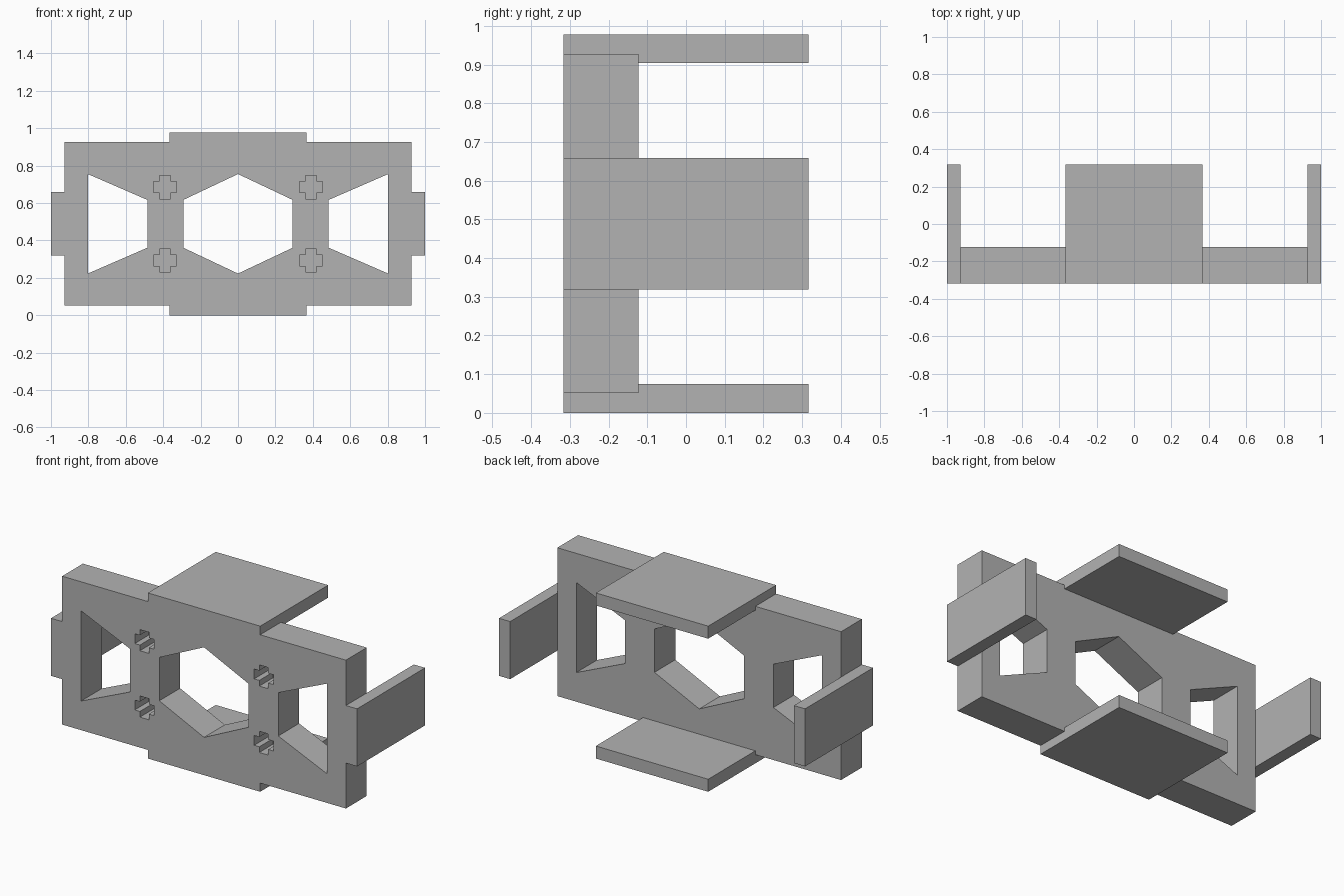
import bpy
import bmesh

if "Cube" in bpy.data.objects:
    bpy.data.objects.remove(bpy.data.objects["Cube"], do_unlink=True)

FRONT, BACK, PLATE_BACK = -0.317, 0.317, -0.123
MID = 0.489  # height of the symmetry plane

grey = bpy.data.materials.new("light_grey")
grey.use_nodes = True
colour = (0.45, 0.45, 0.45, 1)
grey.diffuse_color = colour
grey.node_tree.nodes["Principled BSDF"].inputs["Base Color"].default_value = colour


def prism(name, outline, y0, y1):
    """Extrude an outline, given as x and height from the middle, along y."""
    bm = bmesh.new()
    face = bm.faces.new([bm.verts.new((x, y0, MID + z)) for x, z in outline])
    ext = bmesh.ops.extrude_face_region(bm, geom=[face])
    verts = [v for v in ext["geom"] if isinstance(v, bmesh.types.BMVert)]
    bmesh.ops.translate(bm, verts=verts, vec=(0, y1 - y0, 0))
    bmesh.ops.recalc_face_normals(bm, faces=bm.faces)
    mesh = bpy.data.meshes.new(name)
    bm.to_mesh(mesh)
    bm.free()
    mesh.materials.append(grey)
    obj = bpy.data.objects.new(name, mesh)
    bpy.context.collection.objects.link(obj)
    return obj


def rect(x0, x1, z0, z1):
    return [(x0, z0), (x1, z0), (x1, z1), (x0, z1)]


def combine(target, tool, operation):
    mod = target.modifiers.new(operation.lower(), 'BOOLEAN')
    mod.operation, mod.solver, mod.object = operation, 'EXACT', tool
    bpy.context.view_layer.objects.active = target
    bpy.ops.object.modifier_apply(modifier=mod.name)
    bpy.data.objects.remove(tool, do_unlink=True)


# Front plate
bracket = prism("bracket_frame", rect(-0.927, 0.927, -0.438, 0.438), FRONT, PLATE_BACK)

# Flanges reaching back from the four edges
for s in (-1, 1):
    side = rect(s * 0.927, s, -0.17, 0.17)
    combine(bracket, prism("side_flange", side, FRONT, BACK), 'UNION')
    level = rect(-0.367, 0.367, s * 0.415, s * MID)
    combine(bracket, prism("level_flange", level, FRONT, BACK), 'UNION')

# Hexagonal window and the two half-hexagon windows
tall, short = 0.266, 0.128
hexagon = [(0, tall), (0.292, short), (0.292, -short),
           (0, -tall), (-0.292, -short), (-0.292, short)]
combine(bracket, prism("window_cutter", hexagon, -0.5, 0), 'DIFFERENCE')
for s in (-1, 1):
    half = [(s * 0.803, tall), (s * 0.485, short), (s * 0.485, -short), (s * 0.803, -tall)]
    combine(bracket, prism("window_cutter", half, -0.5, 0), 'DIFFERENCE')

# Blind cross-shaped sockets
a, b = 0.0625, 0.029
cross = [(b, a), (b, b), (a, b), (a, -b), (b, -b), (b, -a),
         (-b, -a), (-b, -b), (-a, -b), (-a, b), (-b, b), (-b, a)]
for sx in (-1, 1):
    for sz in (-1, 1):
        outline = [(x + sx * 0.39, z + sz * 0.196) for x, z in cross]
        combine(bracket, prism("socket_cutter", outline, -0.5, FRONT + 0.13), 'DIFFERENCE')
